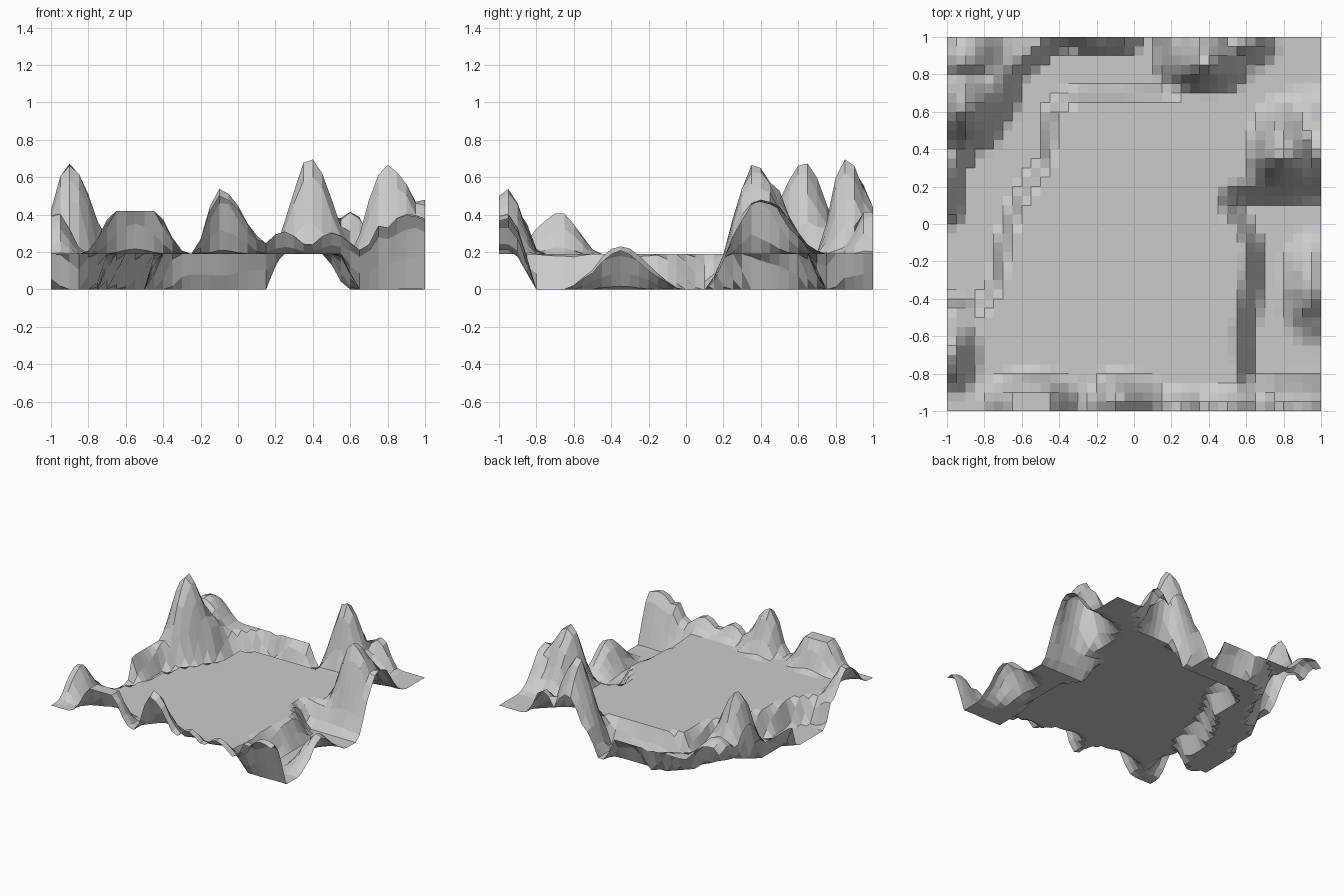
import bpy, bmesh, math
from mathutils import Vector, noise
from mathutils.geometry import intersect_point_line

if "Cube" in bpy.data.objects:
    bpy.data.objects.remove(bpy.data.objects["Cube"])

N = 40          # grid cells per side
PLAIN = 0.19    # height of the central plain

# Peaks: x, y, top height, then foot distance to west, east, south, north
PEAKS = [
    (-.90, .63, .68, .20, .24, .27, .25),
    (-.80, .72, .36, .30, .20, .22, .20),
    (-.90, .88, .40, .30, .25, .20, .40),
    (.38, .85, .70, .21, .27, .16, .30),
    (.60, .97, .42, .20, .18, .16, .30),
    (.79, .36, .67, .19, .36, .20, .34),
    (1.0, .40, .48, .40, .20, .24, .36),
    (-.10, -.96, .54, .14, .30, .20, .19),
    (.25, -.97, .32, .20, .20, .15, .11),
    (.50, -.97, .31, .20, .22, .15, .12),
    (.76, -.97, .35, .10, .20, .20, .17),
    (.90, -.97, .41, .24, .40, .20, .18),
    (-.97, -.67, .42, .15, .16, .27, .22),
    (.95, -.35, .23, .18, .20, .32, .35),
]
# Flat-topped hill at the front left
MESA = (-.55, -.95, .42, .29, .29, .30, .18)

# Outlines of the two sunken floors (z = 0), each with the width of its banks
MOATS = [
    (.055, [(.17, .73), (-.33, .72), (-.47, .62), (-.50, .35), (-.64, .15), (-.73, -.08),
            (-.76, -.30), (-.84, -.42), (-1.1, -.36), (-1.1, -.05), (-.94, .02), (-.91, .28),
            (-.84, .44), (-.66, .62), (-.62, .77), (-.45, .92), (-.35, .95), (-.22, .91),
            (0, .92), (.05, 1.1), (.11, 1.1), (.13, .85)]),
    (.10, [(.57, .11), (1.1, .13), (1.1, -.80), (.65, -.81), (.64, -.6), (.69, -.3),
           (.70, -.1), (.64, .0)]),
]


def outside_distance(p, poly):
    """0 inside the outline, otherwise distance to it."""
    inside, best = False, 9.0
    for (ax, ay), (bx, by) in zip(poly, poly[1:] + poly[:1]):
        if (ay > p.y) != (by > p.y) and p.x < (bx - ax) * (p.y - ay) / (by - ay) + ax:
            inside = not inside
        a, b = Vector((ax, ay, 0)), Vector((bx, by, 0))
        q, t = intersect_point_line(p, a, b)
        q = a.lerp(b, min(1, max(0, t)))
        best = min(best, (p - q).length)
    return 0 if inside else best


def peak_profile(p, peak):
    """1 at the summit, falling to 0 at the foot."""
    x, y, top, w, e, s, n = peak
    dx, dy = p.x - x, p.y - y
    r = math.hypot(dx / (e if dx > 0 else w), dy / (n if dy > 0 else s))
    return 0.5 + 0.5 * math.cos(math.pi * min(r, 1))


def height(p):
    base = PLAIN * min(1, min(outside_distance(p, m) / w for w, m in MOATS))
    rough = noise.noise(p * 7) * 0.25 + noise.noise(p * 15) * 0.2
    # uneven banks
    base = min(PLAIN, max(0, base + rough * base * (PLAIN - base) * 8))
    z = base
    for pk in PEAKS:
        f = peak_profile(p, pk)
        f += rough * f * (1 - f) * 2
        z = max(z, base + (pk[2] - base) * f)
    f = min(1, 1.7 * peak_profile(p, MESA))
    return max(0, z, base + (MESA[2] - base) * f)


# Terrain sheet: plain, sunken floors and rim mountains
bm = bmesh.new()
bmesh.ops.create_grid(bm, x_segments=N, y_segments=N, size=1)
for v in bm.verts:
    v.co.z = height(Vector((v.co.x, v.co.y, 0)))
mesh = bpy.data.meshes.new("terrain")
bm.to_mesh(mesh)
bm.free()
terrain = bpy.data.objects.new("terrain", mesh)
bpy.context.collection.objects.link(terrain)
